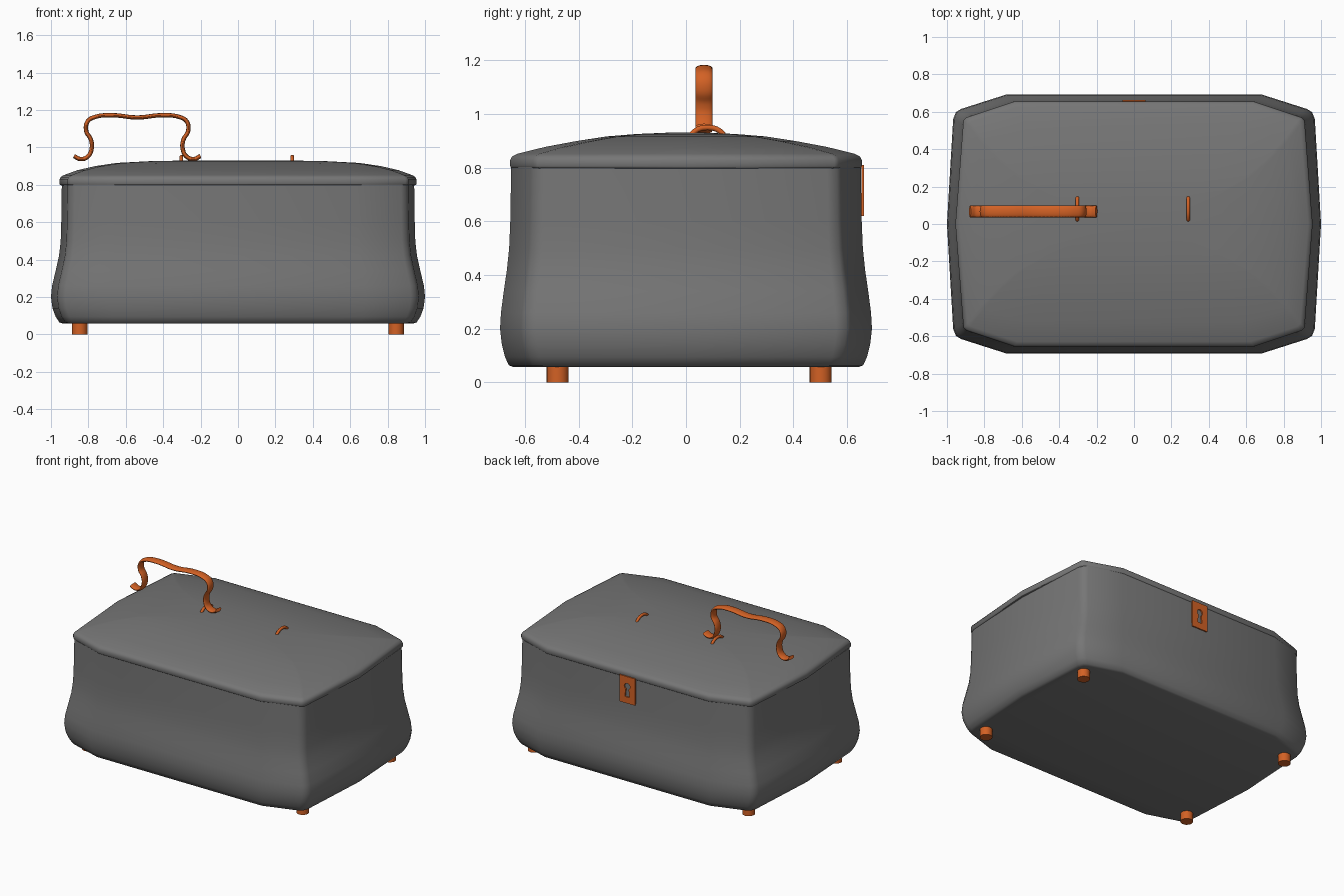
import bpy, bmesh, math

if "Cube" in bpy.data.objects:
    bpy.data.objects.remove(bpy.data.objects["Cube"], do_unlink=True)


def material(name, rgb):
    m = bpy.data.materials.new(name)
    m.use_nodes = True
    m.diffuse_color = (*rgb, 1)
    m.node_tree.nodes["Principled BSDF"].inputs["Base Color"].default_value = (*rgb, 1)
    return m


GREY = material("dark grey", (0.18, 0.18, 0.18))
COPPER = material("copper orange", (0.65, 0.12, 0.018))


def select_only(ob):
    bpy.ops.object.select_all(action="DESELECT")
    ob.select_set(True)
    bpy.context.view_layer.objects.active = ob


def outline(quarter):
    """Mirror a quarter outline (front middle to side middle) into a full loop."""
    half = quarter + [(x, -y) for x, y in reversed(quarter[:-1])]
    return half + [(-x, -y) for x, y in half[1:-1]] + [(-quarter[-1][0], 0)]


def full_loop(quarter):
    # quarter ends at the side middle point, which is shared between halves
    right = quarter + [(x, -y) for x, y in reversed(quarter[:-1])]
    left = [(-x, y) for x, y in reversed(right)]
    return right + left


def loft(name, loop, rings, mat, angle):
    """Skin rings of (x scale, y scale, z) around a plan outline."""
    bm = bmesh.new()
    rows = [[bm.verts.new((x * sx, y * sy, z)) for x, y in loop] for sx, sy, z in rings]
    n = len(loop)
    for a, b in zip(rows, rows[1:]):
        for i in range(n):
            j = (i + 1) % n
            bm.faces.new((a[i], a[j], b[j], b[i]))
    bm.faces.new(rows[0])
    bm.faces.new(rows[-1])
    bmesh.ops.recalc_face_normals(bm, faces=bm.faces)
    me = bpy.data.meshes.new(name)
    bm.to_mesh(me)
    bm.free()
    ob = bpy.data.objects.new(name, me)
    bpy.context.collection.objects.link(ob)
    me.materials.append(mat)
    select_only(ob)
    bpy.ops.object.shade_smooth_by_angle(angle=math.radians(angle))
    return ob


def rod(name, points, depth, location, y_scale=1):
    """Smooth round bar through points, turned into a mesh."""
    cu = bpy.data.curves.new(name, "CURVE")
    cu.dimensions = "3D"
    cu.bevel_depth = depth
    cu.bevel_resolution = 4
    cu.resolution_u = 6
    cu.use_fill_caps = True
    sp = cu.splines.new("BEZIER")
    sp.bezier_points.add(len(points) - 1)
    for bp, co in zip(sp.bezier_points, points):
        bp.co = co
        bp.handle_left_type = bp.handle_right_type = "AUTO"
    ob = bpy.data.objects.new(name, cu)
    bpy.context.collection.objects.link(ob)
    cu.materials.append(COPPER)
    ob.location = location
    ob.scale.y = y_scale
    select_only(ob)
    bpy.ops.object.convert(target="MESH")
    bpy.ops.object.shade_smooth_by_angle(angle=math.radians(45))
    return ob


# Box body: bulging sides, chamfered plan with softened corners
body_plan = full_loop([(0.68, -0.693), (0.925, -0.615), (0.952, -0.598), (0.967, -0.56), (1.0, 0)])
loft("box_body", body_plan, [
    (0.935, 0.93, 0.058), (0.955, 0.953, 0.064), (0.975, 0.973, 0.095), (0.992, 0.99, 0.14),
    (1, 1, 0.2), (0.994, 0.995, 0.26), (0.975, 0.98, 0.34), (0.957, 0.963, 0.42),
    (0.948, 0.951, 0.5), (0.945, 0.945, 0.6), (0.942, 0.94, 0.802)], GREY, 45)

# Lid: thin overhanging rim and a shallow dome
lid_plan = full_loop([(0.64, -0.655), (0.895, -0.57), (0.912, -0.553), (0.955, 0)])
loft("lid", lid_plan, [
    (0.985, 0.98, 0.796), (0.997, 0.996, 0.8), (1, 1, 0.806), (1, 1, 0.828), (0.993, 0.99, 0.842),
    (0.975, 0.96, 0.852), (0.9, 0.8, 0.878), (0.8, 0.62, 0.9), (0.68, 0.45, 0.917),
    (0.5, 0.28, 0.926), (0.25, 0.1, 0.931)], GREY, 45)

# Feet
for side, sx in (("left", 1), ("right", -1)):
    for end, y in (("front", -0.478), ("back", 0.502)):
        bpy.ops.mesh.primitive_cylinder_add(vertices=24, radius=0.041, depth=0.07,
                                            location=(sx * 0.846, y, 0.035))
        foot = bpy.context.object
        foot.name = f"{end}_{side}_foot"
        foot.data.materials.append(COPPER)
        bpy.ops.object.shade_smooth_by_angle(angle=math.radians(45))

# Carrying handle: flattened bar, drawn as one half and mirrored
half = [(0.338, 0.954), (0.304, 0.938), (0.265, 0.95), (0.243, 0.995), (0.247, 1.04),
        (0.273, 1.09), (0.264, 1.14), (0.224, 1.163), (0.134, 1.172)]
path = [(-x, 0, z) for x, z in half] + [(0, 0, 1.16)] + [(x, 0, z) for x, z in reversed(half)]
rod("handle", path, 0.0115, (-0.539, 0.067, 0), 2.75)

# Two staples that hold the handle
arc = [(0, -0.068, 0.905), (0, -0.05, 0.934), (0, 0, 0.95), (0, 0.05, 0.934), (0, 0.068, 0.905)]
for side, x in (("right", -0.303), ("left", 0.29)):
    rod(f"{side}_staple", arc, 0.01, (x, 0.08, 0))

# Lock plate with a keyhole, on the back
cu = bpy.data.curves.new("lock_plate", "CURVE")
cu.dimensions = "2D"
cu.fill_mode = "BOTH"
cu.extrude = 0.0045
rim = [(-0.062, -0.095), (0.062, -0.095), (0.062, 0.095), (-0.062, 0.095)]
bow = [(0.023 * math.sin(a), 0.025 + 0.023 * math.cos(a))
       for a in [math.radians(-150 + 30 * k) for k in range(11)]]
keyhole = bow + [(0.018, -0.05), (-0.018, -0.05)]
for pts in (rim, keyhole):
    sp = cu.splines.new("POLY")
    sp.points.add(len(pts) - 1)
    for p, (x, z) in zip(sp.points, pts):
        p.co = (x, z, 0, 1)
    sp.use_cyclic_u = True
plate = bpy.data.objects.new("lock_plate", cu)
bpy.context.collection.objects.link(plate)
cu.materials.append(COPPER)
plate.rotation_euler.x = math.radians(90)
plate.location = (0, 0.6585, 0.715)
select_only(plate)
bpy.ops.object.convert(target="MESH")
bpy.ops.object.shade_flat()
